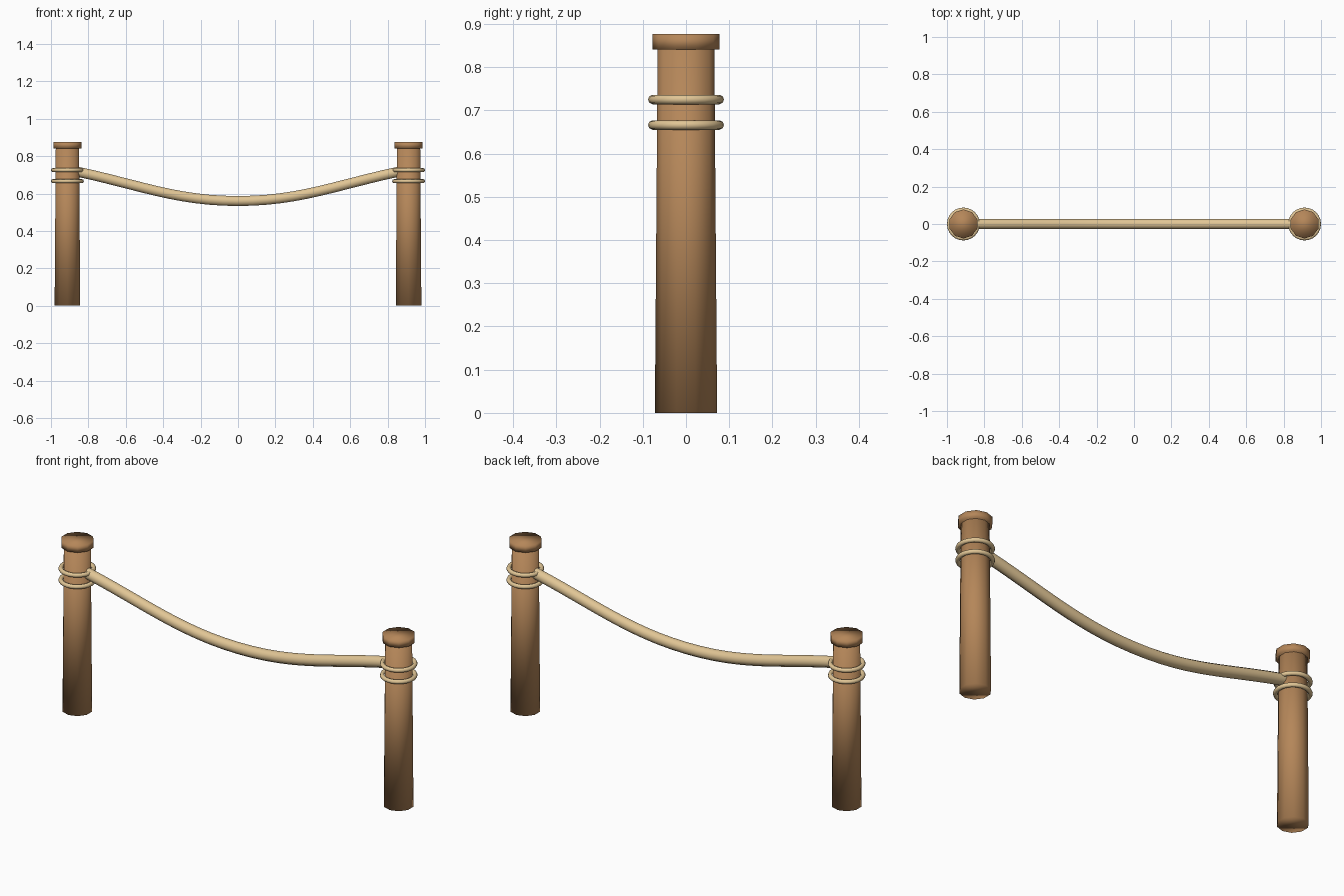
import bpy

if "Cube" in bpy.data.objects:
    bpy.data.objects.remove(bpy.data.objects["Cube"])

POST_X = 0.912


def material(name, color):
    m = bpy.data.materials.new(name)
    m.diffuse_color = (*color, 1)
    m.use_nodes = True
    m.node_tree.nodes["Principled BSDF"].inputs["Base Color"].default_value = m.diffuse_color
    return m


wood = material("wood", (0.46, 0.24, 0.10))
rope_mat = material("rope", (0.75, 0.56, 0.30))


def finish(name, mat):
    obj = bpy.context.object
    obj.name = name
    obj.data.materials.append(mat)
    bpy.ops.object.shade_smooth()


def tapered(name, x, z0, z1, r0, r1):
    bpy.ops.mesh.primitive_cone_add(vertices=10, radius1=r0, radius2=r1, depth=z1 - z0,
                                    location=(x, 0, (z0 + z1) / 2))
    finish(name, wood)


for side, x in (("left", -POST_X), ("right", POST_X)):
    # Ten-sided post with a wider cap
    tapered(side + "_post", x, 0, 0.85, 0.072, 0.0655)
    tapered(side + "_post_cap", x, 0.841, 0.876, 0.078, 0.078)
    # Two rope loops around the post
    for label, z in (("lower", 0.666), ("upper", 0.725)):
        bpy.ops.mesh.primitive_torus_add(major_radius=0.077, minor_radius=0.011,
                                         major_segments=24, minor_segments=8,
                                         location=(x, 0, z))
        finish(f"{side}_{label}_loop", rope_mat)

# Sagging rope between the posts
curve = bpy.data.curves.new("sagging_rope", "CURVE")
curve.dimensions = "3D"
curve.bevel_depth = 0.028
curve.bevel_resolution = 3
curve.resolution_u = 12
curve.use_fill_caps = True
spline = curve.splines.new("BEZIER")
spline.bezier_points.add(2)
for p, (x, z) in zip(spline.bezier_points, ((-0.86, 0.717), (0, 0.56), (0.86, 0.717))):
    p.co = (x, 0, z)
    # Straight run at the posts, level in the middle
    s = 1 if x > 0 else -1
    if x:
        p.handle_left_type = p.handle_right_type = "FREE"
        inner, outer = (x - s * 0.33, 0, z - 0.07), (x + s * 0.1, 0, z + 0.021)
        p.handle_left, p.handle_right = (inner, outer) if s > 0 else (outer, inner)
    else:
        p.handle_left_type = p.handle_right_type = "ALIGNED"
        p.handle_left, p.handle_right = (-0.33, 0, z), (0.33, 0, z)
rope = bpy.data.objects.new("sagging_rope", curve)
bpy.context.collection.objects.link(rope)
curve.materials.append(rope_mat)
